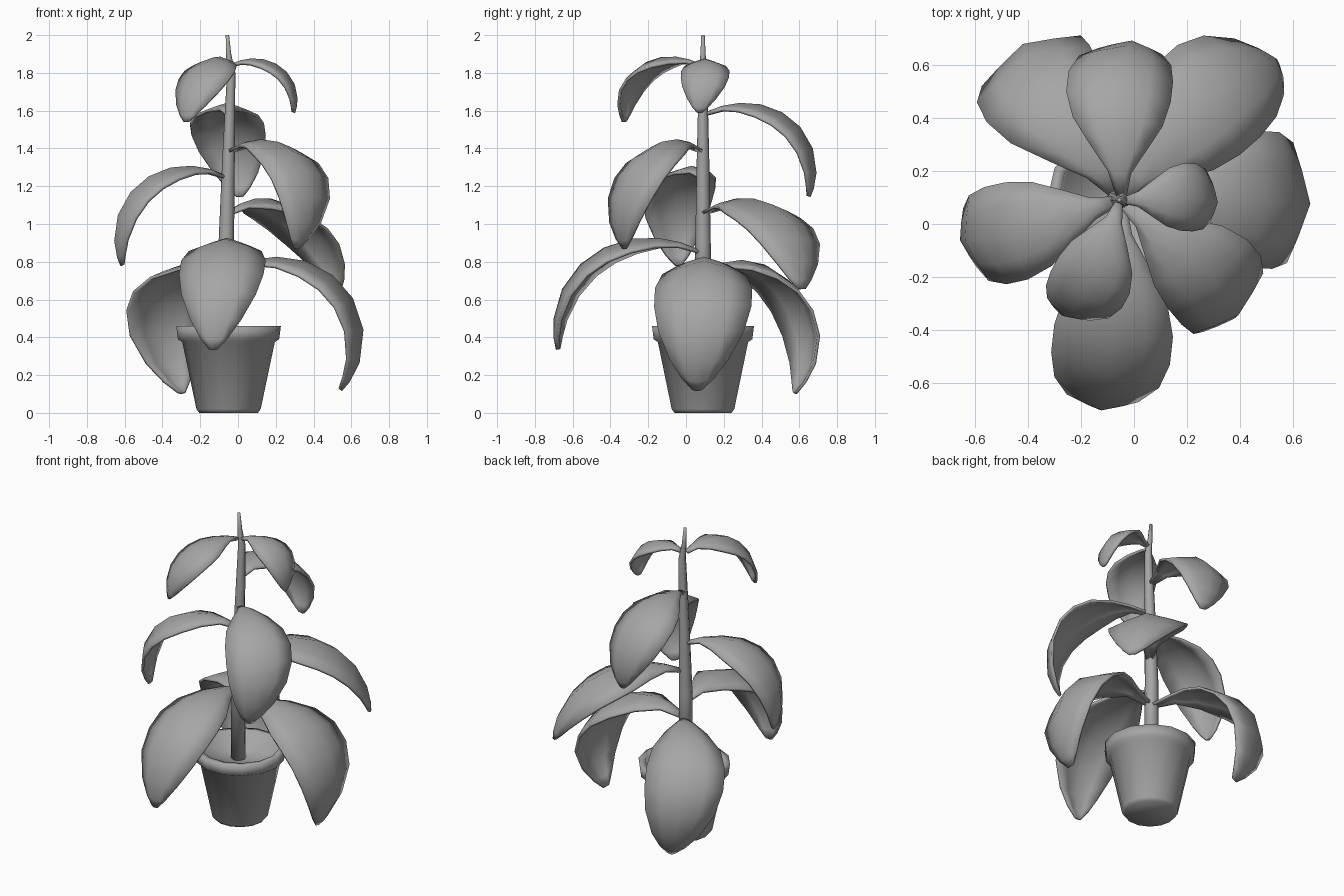
import bpy, math
from mathutils import Vector

if "Cube" in bpy.data.objects:
    bpy.data.objects.remove(bpy.data.objects["Cube"])

CX, CY = -0.05, 0.09

grey = bpy.data.materials.new("dark_grey")
grey.diffuse_color = (.38, .38, .38, 1)
grey.use_nodes = True
grey.node_tree.nodes["Principled BSDF"].inputs["Base Color"].default_value = grey.diffuse_color


def add_mesh(name, verts, faces, angle):
    me = bpy.data.meshes.new(name)
    me.from_pydata(verts, [], faces)
    me.update()
    me.materials.append(grey)
    ob = bpy.data.objects.new(name, me)
    bpy.context.collection.objects.link(ob)
    bpy.ops.object.select_all(action='DESELECT')
    bpy.context.view_layer.objects.active = ob
    ob.select_set(True)
    bpy.ops.object.shade_smooth_by_angle(angle=math.radians(angle))
    return ob


def lathe(name, rings, sides):
    """Stack of circles (x, y, radius, z), closed at both ends."""
    verts, faces = [], []
    for x, y, r, z in rings:
        for i in range(sides):
            a = 2 * math.pi * i / sides
            verts.append((x + r * math.cos(a), y + r * math.sin(a), z))
    for k in range(len(rings) - 1):
        for i in range(sides):
            j = (i + 1) % sides
            faces.append((k * sides + i, k * sides + j, (k + 1) * sides + j, (k + 1) * sides + i))
    faces.append(tuple(reversed(range(sides))))
    last = (len(rings) - 1) * sides
    faces.append(tuple(range(last, last + sides)))
    return add_mesh(name, verts, faces, 180)


def arc(a0, a1, t, steps=40):
    """Point on a unit-length path whose slope turns from a0 to a1, faster toward the tip."""
    r = z = 0
    for i in range(steps):
        a = a0 + (a1 - a0) * (t * (i + .5) / steps) ** 1.17
        r += math.cos(a) * t / steps
        z += math.sin(a) * t / steps
    return r, z, a0 + (a1 - a0) * t ** 1.17


# half width along the leaf: narrow stalk, broad blade, pointed tip
SHAPE = [(0, .09), (.1, .21), (.2, .53), (.32, .86), (.45, 1.0), (.58, 1.0),
         (.72, .88), (.86, .60), (.95, .32), (1, .09)]
ACROSS = [-1, -.55, 0, .55, 1]


def leaf(name, base_z, heading, reach, drop, half, bow):
    # find the end slope that gives the wanted drop for the reach
    a0 = math.radians(25)
    lo, hi = math.radians(-150), math.radians(-30)
    for _ in range(30):
        mid = (lo + hi) / 2
        r, z, _a = arc(a0, mid, 1)
        if r < 0 or -z / r > drop / reach:
            lo = mid
        else:
            hi = mid
    length = reach / arc(a0, mid, 1)[0]
    h = math.radians(heading)
    out, side, up = Vector((math.cos(h), math.sin(h), 0)), Vector((-math.sin(h), math.cos(h), 0)), Vector((0, 0, 1))
    root = Vector((CX, CY, base_z)) + out * 0.015
    verts, faces = [], []
    for t, w in SHAPE:
        r, z, a = arc(a0, mid, t)
        normal = -math.sin(a) * out + math.cos(a) * up
        for u in ACROSS:
            verts.append(root + length * (r * out + z * up)
                         + side * (u * w * half + bow * math.sin(math.pi * t))
                         - normal * 0.34 * w * half * abs(u) ** 1.15)
    n = len(ACROSS)
    for k in range(len(SHAPE) - 1):
        for i in range(n - 1):
            b = k * n + i
            faces.append((b, b + n, b + n + 1, b + 1))
    ob = add_mesh(name, verts, faces, 50)
    mod = ob.modifiers.new("thickness", 'SOLIDIFY')
    mod.thickness = 0.016
    mod.offset = 0


# pot with rim and soil level
lathe("pot", [(CX, CY, r, z) for r, z in [
    (.155, 0), (.17, .02), (.245, .375), (.268, .39), (.277, .46),
    (.235, .46), (.222, .385)]], 14)

# tapering stem
lathe("stem", [(-.06, .09, .045, .36), (-.062, .09, .041, .9), (-.05, .09, .033, 1.35),
               (-.036, .09, .022, 1.8), (-.05, .09, .014, 1.9), (-.056, .09, .009, 2.0)], 8)

# leaves: base height, heading, reach, drop, half width, sideways bow
LEAVES = [
    (.745, 117, .535, .64, .235, .08),
    (.76, -3, .58, .64, .255, .03),
    (.855, 264, .76, .52, .222, .025),
    (1.065, 42, .77, .41, .23, .06),
    (1.25, 193, .565, .47, .185, .025),
    (1.39, 311, .535, .52, .195, .065),
    (1.585, 84, .55, .44, .195, .05),
    (1.84, 242, .46, .30, .148, .045),
    (1.84, -3, .33, .25, .125, .025),
]
for i, args in enumerate(LEAVES):
    leaf(f"leaf_{i + 1}", *args)
